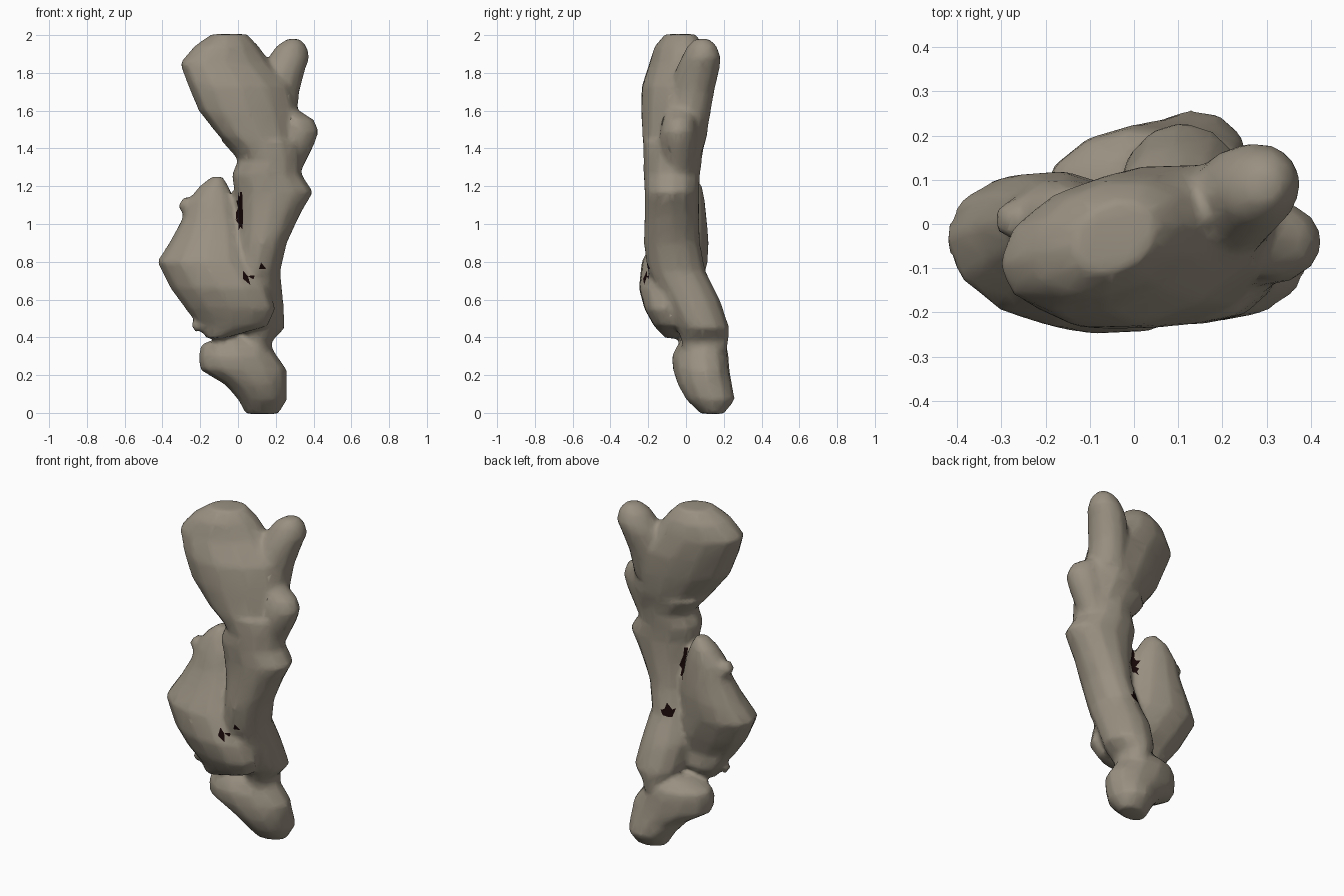
import bpy, bmesh, math
from mathutils import Vector, Matrix

SIDES = 12
bm = bmesh.new()


def loft(rings, yaw=0.0):
    """Skin horizontal rings given as (z, x_min, x_max, y_centre, y_radius)."""
    loops = []
    for z, x0, x1, cy, b in rings:
        cx, a = (x0 + x1) / 2, (x1 - x0) / 2
        loop = []
        for i in range(SIDES):
            t = 2 * math.pi * i / SIDES
            x, y = a * math.cos(t), b * math.sin(t)
            loop.append(bm.verts.new((cx + x, cy + y + x * math.tan(yaw), z)))
        loops.append(loop)
    for lo, hi in zip(loops, loops[1:]):
        for i in range(SIDES):
            j = (i + 1) % SIDES
            bm.faces.new((lo[i], lo[j], hi[j], hi[i]))
    bm.faces.new(loops[0][::-1])
    bm.faces.new(loops[-1])


def stub(p, q, r0, r1):
    """Blunt tapered branch from p to q."""
    p, q = Vector(p), Vector(q)
    d = q - p
    m = Matrix.Translation((p + q) / 2) @ d.to_track_quat('Z', 'Y').to_matrix().to_4x4()
    bmesh.ops.create_cone(bm, cap_ends=True, segments=9, radius1=r0, radius2=r1,
                          depth=d.length, matrix=m)


# trunk, bottom to top
loft([(0.33, 0.02, 0.18, 0.10, 0.12), (0.38, 0.02, 0.18, 0.10, 0.125),
      (0.45, -0.03, 0.25, 0.09, 0.14), (0.60, -0.05, 0.24, 0.025, 0.155),
      (0.75, -0.03, 0.225, -0.05, 0.155), (0.90, 0.00, 0.26, -0.075, 0.15),
      (1.05, 0.00, 0.33, -0.075, 0.145), (1.17, -0.02, 0.40, -0.075, 0.145),
      (1.26, -0.035, 0.34, -0.075, 0.15), (1.34, 0.00, 0.335, -0.07, 0.155),
      (1.44, -0.09, 0.33, -0.065, 0.165)])
# head flaring out of the trunk
loft([(1.36, 0.02, 0.32, -0.07, 0.15), (1.46, -0.10, 0.33, -0.06, 0.17),
      (1.60, -0.21, 0.32, -0.055, 0.18), (1.73, -0.265, 0.29, -0.05, 0.18),
      (1.85, -0.31, 0.18, -0.04, 0.15), (1.94, -0.235, 0.11, -0.035, 0.13),
      (2.005, -0.14, 0.05, -0.03, 0.08)], yaw=0.2)

# upper right branch
loft([(1.55, 0.08, 0.31, 0.00, 0.125), (1.70, 0.09, 0.325, 0.03, 0.12),
      (1.83, 0.13, 0.36, 0.065, 0.115), (1.88, 0.16, 0.38, 0.08, 0.105),
      (1.94, 0.20, 0.365, 0.085, 0.08), (1.98, 0.26, 0.33, 0.085, 0.04)], yaw=0.1)
# side knob
loft([(1.28, 0.15, 0.335, -0.04, 0.08), (1.42, 0.15, 0.405, -0.04, 0.10),
      (1.49, 0.15, 0.43, -0.04, 0.10), (1.55, 0.15, 0.405, -0.035, 0.09),
      (1.61, 0.15, 0.31, -0.03, 0.08)])

# left lobe
loft([(0.395, -0.17, -0.07, -0.06, 0.05), (0.46, -0.21, 0.16, -0.06, 0.11),
      (0.55, -0.28, 0.20, -0.09, 0.13), (0.66, -0.36, 0.17, -0.085, 0.165),
      (0.80, -0.43, 0.08, -0.06, 0.175), (0.91, -0.36, 0.05, -0.03, 0.15),
      (1.02, -0.30, 0.015, -0.01, 0.12), (1.12, -0.27, -0.01, 0.0, 0.10),
      (1.20, -0.205, -0.05, 0.01, 0.075), (1.25, -0.14, -0.08, 0.01, 0.04)], yaw=-0.12)
stub((-0.18, 0.01, 1.03), (-0.30, 0.01, 1.12), 0.08, 0.035)
stub((-0.1, -0.06, 0.5), (-0.24, -0.06, 0.45), 0.06, 0.025)

# foot
loft([(-0.005, 0.04, 0.215, 0.14, 0.06), (0.07, 0.00, 0.26, 0.13, 0.13),
      (0.15, -0.07, 0.26, 0.10, 0.145), (0.23, -0.205, 0.26, 0.08, 0.15),
      (0.30, -0.21, 0.21, 0.075, 0.15), (0.36, -0.20, 0.17, 0.085, 0.13),
      (0.415, -0.07, 0.05, 0.08, 0.07)], yaw=0.1)

bmesh.ops.recalc_face_normals(bm, faces=bm.faces)
me = bpy.data.meshes.new("rough_parts")
bm.to_mesh(me)
bm.free()
body = bpy.data.objects.new("branching_body", me)
bpy.context.collection.objects.link(body)

# fuse the parts, soften the joins, then reduce to coarse facets
rm = body.modifiers.new("fuse", 'REMESH')
rm.mode = 'VOXEL'
rm.voxel_size = 0.016
rm.use_smooth_shade = True
sm = body.modifiers.new("soften", 'SMOOTH')
sm.factor = 0.5
sm.iterations = 4
dc = body.modifiers.new("facets", 'DECIMATE')
dc.ratio = 0.2
dg = bpy.context.evaluated_depsgraph_get()
final = bpy.data.meshes.new_from_object(body.evaluated_get(dg))
body.modifiers.clear()
body.data = final
final.name = "branching_body"

# stone colour, and near-black for the small cracks
final.materials.clear()
for name, col in (("warm grey stone", (0.32, 0.28, 0.22)),
                  ("dark crack", (0.008, 0.002, 0.002))):
    mat = bpy.data.materials.new(name)
    mat.diffuse_color = (*col, 1)
    final.materials.append(mat)

# cracks: side (-1 front, 1 back, 0 both), centre x z, half width, half height
CRACKS = [(-1, 0.055, 0.72, 0.035, 0.018), (-1, 0.13, 0.79, 0.014, 0.03),
          (-1, -0.02, 1.71, 0.018, 0.018), (0, 0.01, 1.06, 0.018, 0.09),
          (1, 0.06, 0.77, 0.035, 0.025)]
for f in final.polygons:
    c = f.center
    for side, x, z, w, h in CRACKS:
        if side * f.normal.y >= 0 and ((c.x - x) / w) ** 2 + ((c.z - z) / h) ** 2 < 1:
            f.material_index = 1
